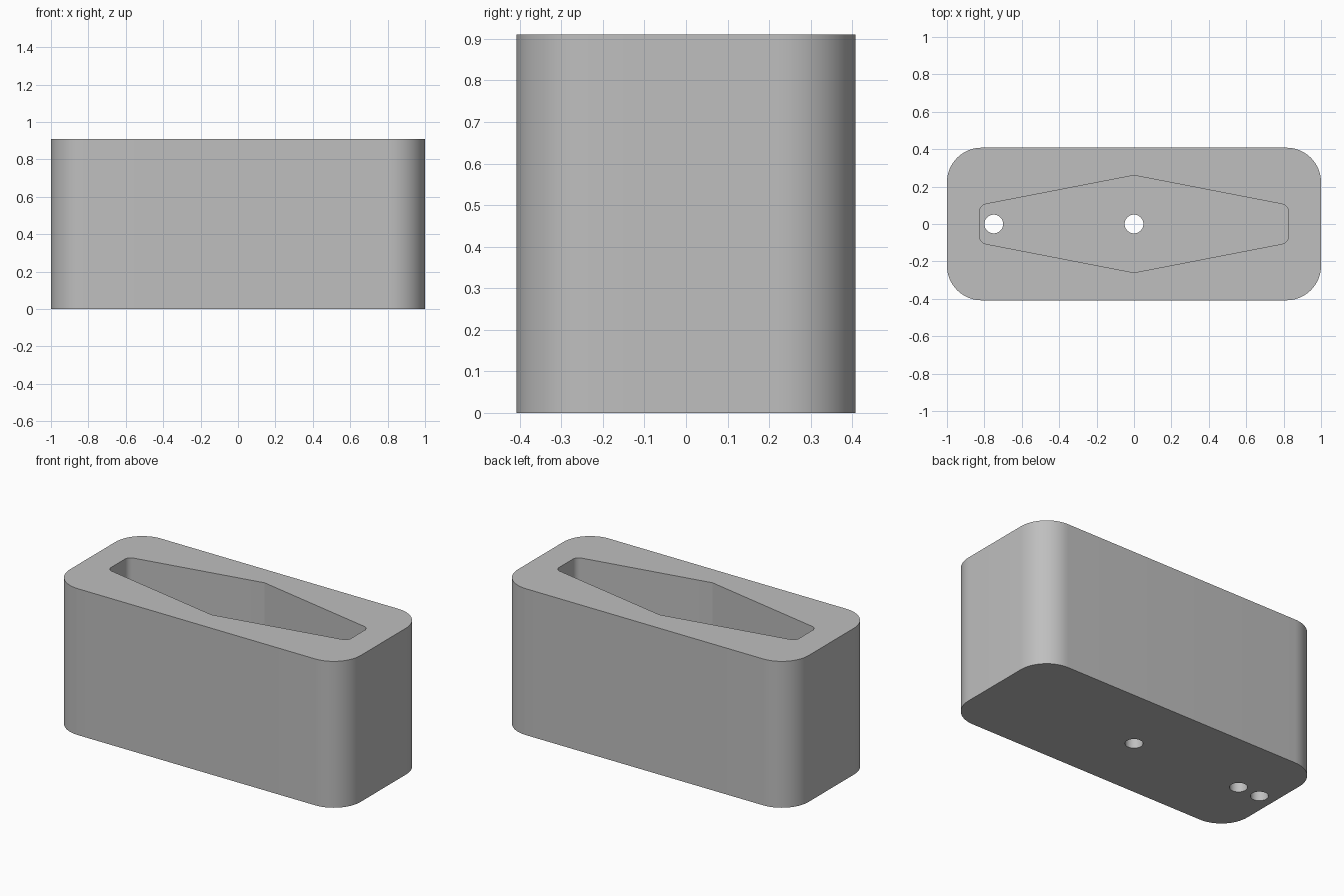
import bpy, bmesh, math
from mathutils import Vector

if "Cube" in bpy.data.objects:
    bpy.data.objects.remove(bpy.data.objects["Cube"])

HEIGHT, FLOOR = 0.91, 0.12


def rounded(corners, segs):
    """Outline from (x, y, radius) corners, counter-clockwise."""
    out = []
    n = len(corners)
    for i, (x, y, r) in enumerate(corners):
        p = Vector((x, y))
        if r == 0:
            out.append(p)
            continue
        a = (Vector(corners[i - 1][:2]) - p).normalized()
        b = (Vector(corners[(i + 1) % n][:2]) - p).normalized()
        half = a.angle(b) / 2
        centre = p + (a + b).normalized() * (r / math.sin(half))
        start = p + a * (r / math.tan(half)) - centre
        sweep = math.pi - 2 * half
        for k in range(segs + 1):
            t = sweep * k / segs
            c, s = math.cos(t), math.sin(t)
            out.append(centre + Vector((c * start.x - s * start.y, s * start.x + c * start.y)))
    return out


def prism(name, outline, z0, z1):
    """Extrude an outline between two heights."""
    bm = bmesh.new()
    face = bm.faces.new([bm.verts.new((p.x, p.y, z0)) for p in outline])
    top = bmesh.ops.extrude_face_region(bm, geom=[face])["geom"]
    bmesh.ops.translate(bm, vec=(0, 0, z1 - z0),
                        verts=[v for v in top if isinstance(v, bmesh.types.BMVert)])
    bmesh.ops.recalc_face_normals(bm, faces=bm.faces)
    mesh = bpy.data.meshes.new(name)
    bm.to_mesh(mesh)
    bm.free()
    ob = bpy.data.objects.new(name, mesh)
    bpy.context.collection.objects.link(ob)
    return ob


def circle(x, r, n=48):
    return [Vector((x + r * math.cos(2 * math.pi * i / n), r * math.sin(2 * math.pi * i / n)))
            for i in range(n)]


# Solid block with rounded vertical corners
w, d, r = 1.0, 0.408, 0.185
block = prism("block", rounded([(w, -d, r), (w, d, r), (-w, d, r), (-w, -d, r)], 16), 0, HEIGHT)

# Tapered six-sided pocket, open at the top
pocket = prism("pocket_cutter", rounded(
    [(0, -0.26, 0), (0.825, -0.1, 0.04), (0.825, 0.1, 0.04),
     (0, 0.26, 0), (-0.825, 0.1, 0.04), (-0.825, -0.1, 0.04)], 8), FLOOR, HEIGHT + 0.1)

# Two holes through the floor and one blind hole beside the pocket
cutters = [pocket]
for name, x, top in (("centre_hole", 0, FLOOR + 0.1), ("end_hole", -0.75, FLOOR + 0.1),
                     ("blind_hole", -0.9, FLOOR)):
    cutters.append(prism(name + "_cutter", circle(x, 0.05), -0.1, top))

bpy.context.view_layer.objects.active = block
block.select_set(True)
for cutter in cutters:
    cutter.hide_render = True
    mod = block.modifiers.new(cutter.name, 'BOOLEAN')
    mod.operation = 'DIFFERENCE'
    mod.solver = 'EXACT'
    mod.object = cutter
    bpy.ops.object.modifier_apply(modifier=mod.name)
for cutter in cutters:
    bpy.data.objects.remove(cutter, do_unlink=True)

# Plain grey finish
grey = bpy.data.materials.new("grey")
grey.diffuse_color = (0.52, 0.52, 0.52, 1)
grey.use_nodes = True
grey.node_tree.nodes["Principled BSDF"].inputs["Base Color"].default_value = grey.diffuse_color
block.data.materials.clear()
block.data.materials.append(grey)
for o in bpy.context.selected_objects:
    o.select_set(o == block)
bpy.ops.object.shade_smooth_by_angle(angle=math.radians(15))
